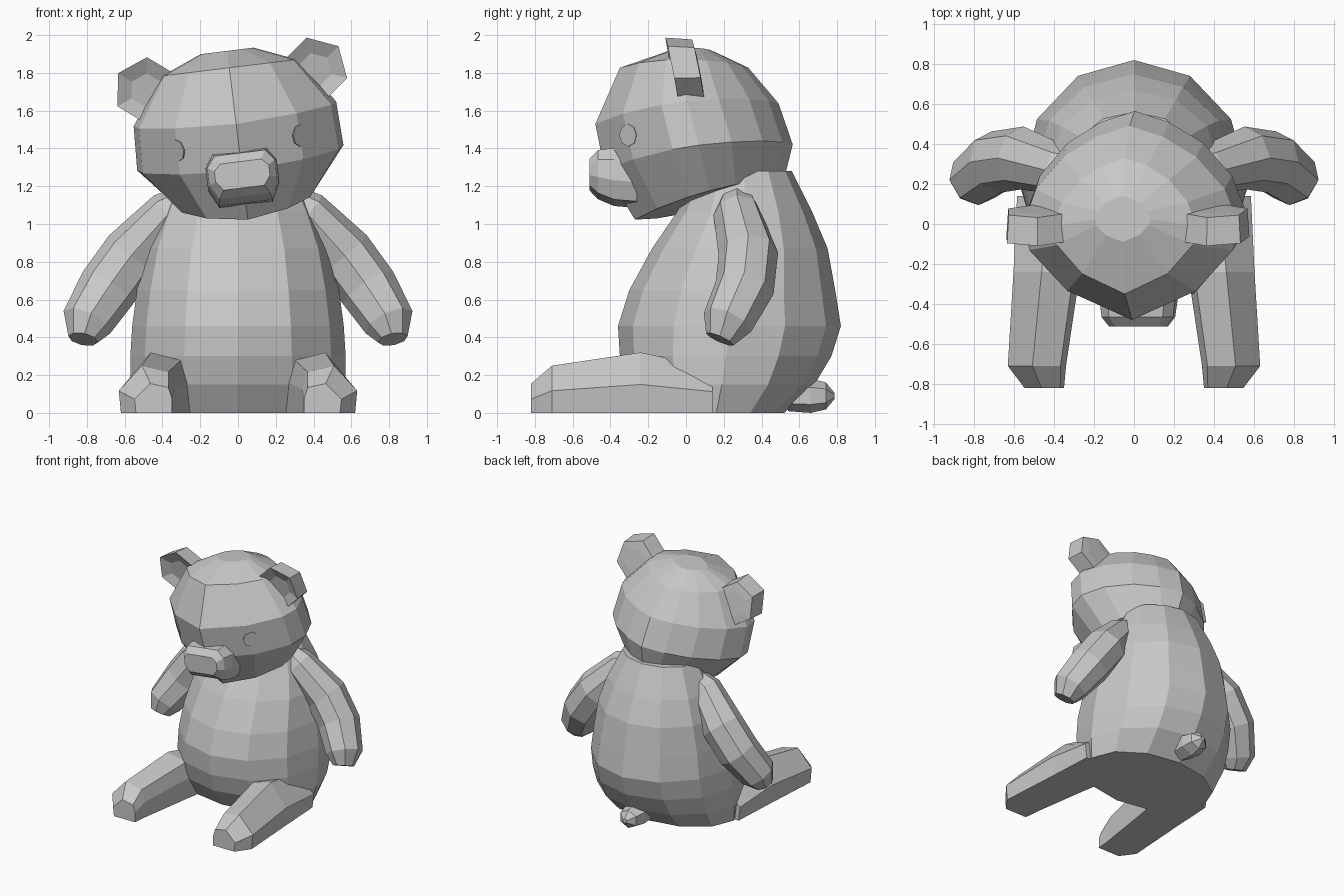
import bpy, bmesh, math
from mathutils import Vector, Matrix
from mathutils.bvhtree import BVHTree

if "Cube" in bpy.data.objects:
    bpy.data.objects.remove(bpy.data.objects["Cube"])

fur = bpy.data.materials.new("grey_fur")
fur.diffuse_color = (0.58, 0.58, 0.58, 1)
fur.use_nodes = True
fur.node_tree.nodes["Principled BSDF"].inputs["Base Color"].default_value = fur.diffuse_color

# The head is tipped a little to one side
PIVOT = Vector((0, 0, 1.45))
ROLL = (Matrix.Translation(PIVOT) @ Matrix.Rotation(math.radians(-7), 4, 'Y')
        @ Matrix.Translation(-PIVOT))


def finish(name, bm, matrix=None):
    if matrix:
        bm.transform(matrix)
    bmesh.ops.recalc_face_normals(bm, faces=bm.faces)
    mesh = bpy.data.meshes.new(name)
    bm.to_mesh(mesh)
    bm.free()
    mesh.materials.append(fur)
    obj = bpy.data.objects.new(name, mesh)
    bpy.context.collection.objects.link(obj)
    return obj


def loft(name, rings, side=1, matrix=None):
    """Skin a list of point rings and close both ends."""
    bm = bmesh.new()
    loops = [[bm.verts.new((p[0] * side, p[1], p[2])) for p in r] for r in rings]
    n = len(loops[0])
    for a, b in zip(loops, loops[1:]):
        for i in range(n):
            j = (i + 1) % n
            bm.faces.new((a[i], a[j], b[j], b[i]))
    bm.faces.new(loops[0])
    bm.faces.new(loops[-1])
    return finish(name, bm, matrix)


def flat_ring(unit, zf, zb, yf, yb, hw):
    """Ring of a unit outline; height runs from front (zf) to back (zb)."""
    cy, ry = (yf + yb) / 2, (yb - yf) / 2
    return [(x * hw, cy + y * ry, zf + (zb - zf) * (y + 1) / 2) for x, y in unit]


def circle(n, start=0.0):
    return [(math.cos(math.radians(start) + 2 * math.pi * i / n),
             math.sin(math.radians(start) + 2 * math.pi * i / n)) for i in range(n)]


# Body: z, front y, back y, half width
body = [(0.0, -0.20, 0.52, 0.54), (0.15, -0.30, 0.68, 0.57), (0.30, -0.35, 0.77, 0.57),
        (0.46, -0.36, 0.82, 0.56), (0.65, -0.30, 0.79, 0.535), (0.87, -0.18, 0.75, 0.49),
        (1.06, -0.05, 0.67, 0.42), (1.28, 0.06, 0.56, 0.31)]
loft("body", [flat_ring(circle(12, 90), z, z, f, b, w) for z, f, b, w in body])

# Head: wedge-fronted outline, rings from chin to crown
half = [(0, -1), (0.6, -0.70), (0.95, -0.28), (1.0, 0.0), (0.88, 0.35),
        (0.62, 0.68), (0.31, 0.89), (0, 1)]
outline = half + [(-x, y) for x, y in half[-2:0:-1]]
head_rings = [(1.02, 1.24, -0.27, 0.52, 0.36), (1.28, 1.42, -0.43, 0.565, 0.55),
              (1.53, 1.64, -0.48, 0.49, 0.54), (1.83, 1.83, -0.35, 0.33, 0.36),
              (1.92, 1.92, -0.09, 0.14, 0.14)]
head = loft("head", [flat_ring(outline, *r) for r in head_rings], matrix=ROLL)

# Snout: chamfered block, y / half width / bottom / top
prof = [(-1, 0.35), (-0.75, 0), (0.75, 0), (1, 0.35), (1, 0.75), (0.75, 1), (-0.75, 1), (-1, 0.75)]
snout = [(-0.26, 0.19, 1.10, 1.38), (-0.38, 0.19, 1.11, 1.385),
         (-0.465, 0.18, 1.145, 1.375), (-0.512, 0.145, 1.19, 1.33)]
loft("snout", [[(px * w, y, lo + (hi - lo) * pz) for px, pz in prof]
               for y, w, lo, hi in snout], matrix=ROLL)

# Limb sections
leg_prof = [(1, 0), (1.04, 0.47), (0.6, 1), (0.1, 0.87), (0, 0.5), (0, 0)]
leg_secs = [(0.14, 0.57, 0.20, 0.24), (-0.24, 0.59, 0.27, 0.32),
            (-0.71, 0.62, 0.34, 0.25), (-0.82, 0.54, 0.35, 0.155)]
arm_path = [((0.22, 0.27, 1.15), 0.08), ((0.36, 0.27, 1.06), 0.125),
            ((0.56, 0.33, 0.84), 0.158), ((0.69, 0.31, 0.66), 0.158),
            ((0.80, 0.22, 0.48), 0.137), ((0.82, 0.18, 0.39), 0.08)]


def tube(path, n):
    pts = [Vector(p) for p, r in path]
    rings = []
    for i, (p, r) in enumerate(path):
        d = pts[min(i + 1, len(pts) - 1)] - pts[max(i - 1, 0)]
        u = Vector((0, 1, 0)).cross(d).normalized()
        v = d.normalized().cross(u)
        rings.append([pts[i] + (u * c + v * s) * r for c, s in circle(n)])
    return rings


# Ears: hexagonal, leaning forward, with a shallow dish; y / radius
ear_secs = [(0.03, 0.09), (-0.07, 0.11), (-0.075, 0.175), (0.065, 0.165), (0.07, 0.10)]
ear_rings = [[(0.45 + c * r, y - 0.2 * s * r, 1.765 + s * r) for c, s in circle(6, 98)]
             for y, r in [(-0.045, 0.09)] + ear_secs[2:]]

head_tree = BVHTree.FromPolygons([v.co.copy() for v in head.data.vertices],
                                 [tuple(p.vertices) for p in head.data.polygons])
for side, label in ((1, "right"), (-1, "left")):
    loft("leg_" + label, [[(inn + (out - inn) * px, y, top * pz) for px, pz in leg_prof]
                          for y, out, inn, top in leg_secs], side)
    loft("arm_" + label, tube(arm_path, 8), side)
    loft("ear_" + label, ear_rings, side, ROLL)
    # Eye: thin octagonal plate lying on the face
    spot = ROLL @ Vector((side * 0.33, 0, 1.43))
    hit, normal, _, _ = head_tree.ray_cast(Vector((spot.x, -2, spot.z)), Vector((0, 1, 0)))
    if normal.y > 0:
        normal = -normal
    bm = bmesh.new()
    bmesh.ops.create_cone(bm, cap_ends=True, segments=8, radius1=0.06, radius2=0.06, depth=0.008)
    finish("eye_" + label, bm, Matrix.Translation(hit) @ normal.to_track_quat('Z', 'Y').to_matrix().to_4x4())

# Tail: small faceted stub low on the back
tail = [(0.54, 0.09), (0.66, 0.10), (0.74, 0.08), (0.785, 0.02)]
loft("tail", [[(c * r, y, 0.09 + s * r * 0.9) for c, s in circle(6, 30)] for y, r in tail])
